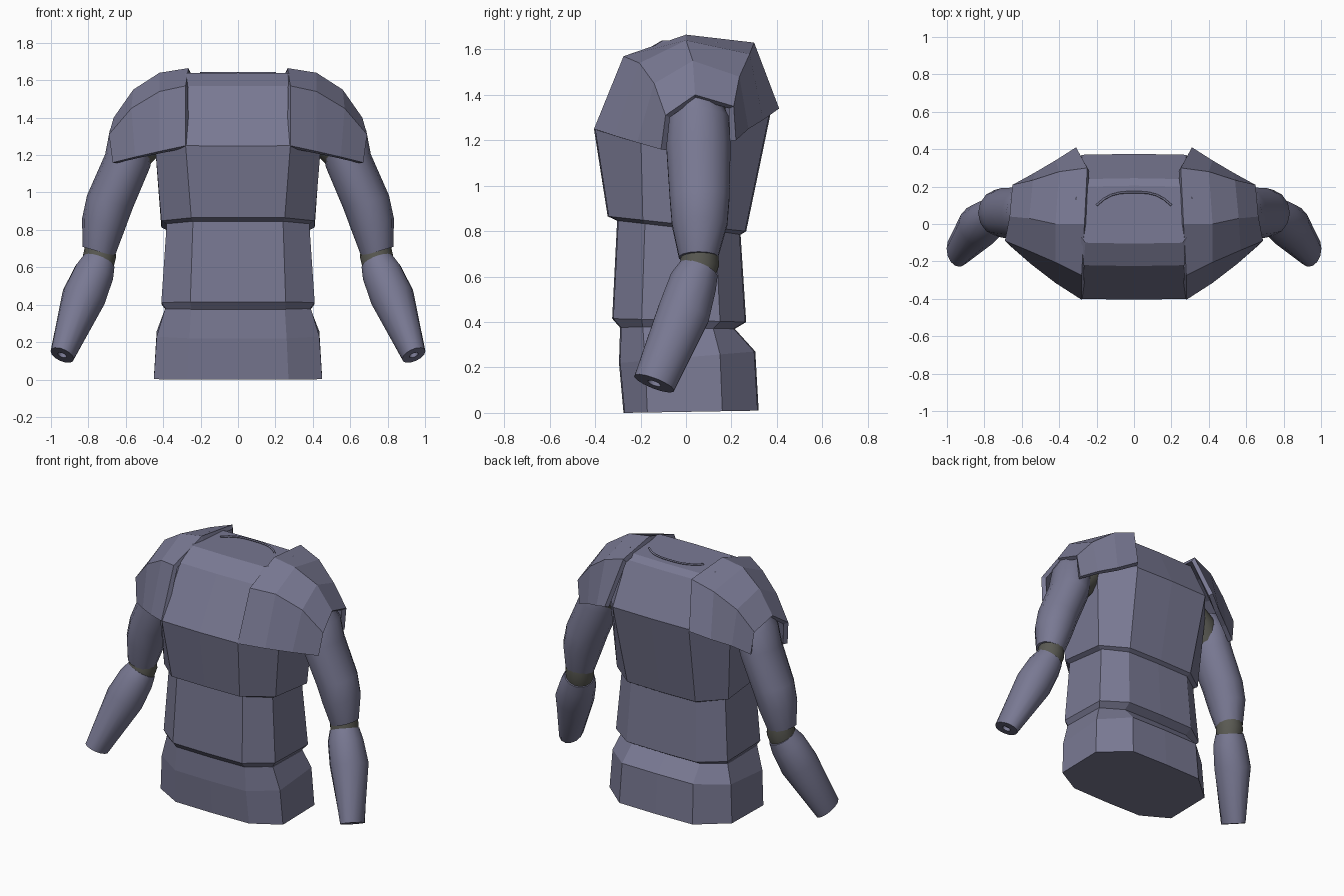
import bpy, bmesh, math
from mathutils import Vector

if "Cube" in bpy.data.objects:
    bpy.data.objects.remove(bpy.data.objects["Cube"])

def material(name, col):
    m = bpy.data.materials.new(name)
    m.diffuse_color = (*col, 1)
    m.use_nodes = True
    m.node_tree.nodes["Principled BSDF"].inputs["Base Color"].default_value = m.diffuse_color
    return m

PLATE = material("plate_blue_grey", (0.19, 0.19, 0.29))
UNDER = material("undersuit_grey", (0.10, 0.10, 0.085))

def make(name, verts, faces, mat, recalc=True, mirror=False, smooth=False):
    me = bpy.data.meshes.new(name)
    me.from_pydata(verts, [], faces)
    if recalc:
        bm = bmesh.new()
        bm.from_mesh(me)
        bmesh.ops.recalc_face_normals(bm, faces=bm.faces)
        bm.to_mesh(me)
        bm.free()
    ob = bpy.data.objects.new(name, me)
    bpy.context.collection.objects.link(ob)
    me.materials.append(mat)
    if smooth:
        bpy.ops.object.select_all(action='DESELECT')
        ob.select_set(True)
        bpy.context.view_layer.objects.active = ob
        bpy.ops.object.shade_smooth_by_angle(angle=math.radians(38))
    if mirror:
        ob.modifiers.new("mirror", 'MIRROR')
    return ob

def loft(rings):
    n = len(rings[0])
    verts = [v for r in rings for v in r]
    faces = [(k*n+i, k*n+(i+1) % n, (k+1)*n+(i+1) % n, (k+1)*n+i)
             for k in range(len(rings)-1) for i in range(n)]
    faces += [tuple(range(n)), tuple(range(len(verts)-n, len(verts)))]
    return verts, faces

def torso_ring(zf, zb, yf, yb, xf, xs, ysf, ysb):
    # ten-sided section, tilted from front height to back height
    half = [(xf, yf), (xs, ysf), (xs, ysb), (xf, yb)]
    pts = [(0, yf-0.005)] + half + [(0, yb+0.005)] + [(-x, y) for x, y in reversed(half)]
    return [(x, y, zf + (zb-zf)*(y-yf)/(yb-yf)) for x, y in pts]

def torso_part(name, sections):
    make(name, *loft([torso_ring(*s) for s in sections]), PLATE)

# Torso plates
torso_part("hip_plate", [
    (0, 0.01, -0.27, 0.315, 0.27, 0.45, -0.17, 0.16),
    (0.22, 0.27, -0.29, 0.30, 0.26, 0.435, -0.18, 0.15),
    (0.38, 0.37, -0.285, 0.21, 0.25, 0.39, -0.19, 0.12)])
torso_part("abdomen_plate", [
    (0.375, 0.37, -0.285, 0.21, 0.25, 0.385, -0.19, 0.12),
    (0.415, 0.40, -0.32, 0.26, 0.255, 0.41, -0.195, 0.15),
    (0.87, 0.79, -0.297, 0.235, 0.24, 0.38, -0.18, 0.13)])
torso_part("chest_plate", [
    (0.845, 0.785, -0.297, 0.235, 0.24, 0.38, -0.18, 0.12),
    (0.865, 0.80, -0.34, 0.26, 0.25, 0.41, -0.19, 0.14),
    (1.25, 1.33, -0.40, 0.37, 0.28, 0.445, -0.20, 0.17),
    (1.57, 1.60, -0.22, 0.24, 0.27, 0.37, -0.12, 0.15),
    (1.64, 1.63, -0.10, 0.20, 0.26, 0.31, -0.03, 0.14)])

# Shoulder guards: rows from front hem over the top to back hem
rows = [
    [(0.28, -0.405, 1.25), (0.42, -0.315, 1.22), (0.55, -0.215, 1.19), (0.67, -0.11, 1.16)],
    [(0.28, -0.275, 1.57), (0.42, -0.205, 1.54), (0.57, -0.14, 1.45), (0.69, -0.09, 1.31)],
    [(0.265, 0.0, 1.665), (0.42, 0.0, 1.64), (0.56, 0.03, 1.55), (0.665, 0.04, 1.40)],
    [(0.25, 0.30, 1.63), (0.40, 0.28, 1.58), (0.54, 0.235, 1.48), (0.65, 0.21, 1.35)],
    [(0.31, 0.41, 1.34), (0.42, 0.34, 1.29), (0.53, 0.275, 1.25), (0.63, 0.22, 1.20)]]
faces = [(r*4+c, r*4+c+1, r*4+c+5, r*4+c+4) for r in range(4) for c in range(3)]
guard = make("shoulder_guard", [v for r in rows for v in r], faces, PLATE, recalc=False)
sol = guard.modifiers.new("thickness", 'SOLIDIFY')
sol.thickness, sol.offset = 0.03, -1
guard.modifiers.new("mirror", 'MIRROR')

def limb(name, stations, mat, n=14):
    # round tube through (centre, width radius, depth radius), mirrored to both sides
    axis = (Vector(stations[-1][0]) - Vector(stations[0][0])).normalized()
    if stations[-1][0] == stations[-2][0]:
        axis = (Vector(stations[2][0]) - Vector(stations[0][0])).normalized()
    v = axis.cross(Vector((1, 0, 0))).normalized()
    u = v.cross(axis)
    rings = [[Vector(c) + u*a*math.cos(2*math.pi*i/n) + v*b*math.sin(2*math.pi*i/n)
              for i in range(n)] for c, a, b in stations]
    make(name, *loft(rings), mat, mirror=True, smooth=True)

# Arms
limb("upper_arm", [
    ((0.54, 0.05, 1.40), 0.09, 0.09),
    ((0.565, 0.055, 1.30), 0.125, 0.135),
    ((0.59, 0.055, 1.17), 0.125, 0.145),
    ((0.685, 0.06, 0.95), 0.127, 0.135),
    ((0.72, 0.06, 0.83), 0.118, 0.125),
    ((0.745, 0.055, 0.685), 0.09, 0.088)], PLATE)
limb("elbow_joint", [
    ((0.735, 0.065, 0.72), 0.08, 0.08),
    ((0.74, 0.06, 0.66), 0.088, 0.088),
    ((0.75, 0.045, 0.59), 0.08, 0.08)], UNDER)
limb("forearm", [
    ((0.745, 0.055, 0.63), 0.09, 0.09),
    ((0.77, 0.03, 0.57), 0.108, 0.108),
    ((0.825, -0.01, 0.44), 0.118, 0.118),
    ((0.94, -0.14, 0.13), 0.066, 0.095),
    ((0.94, -0.14, 0.13), 0.025, 0.03),
    ((0.935, -0.133, 0.15), 0.025, 0.03)], PLATE)
limb("armpit_sleeve", [
    ((0.40, 0.06, 1.38), 0.10, 0.11),
    ((0.48, 0.06, 1.30), 0.11, 0.12),
    ((0.56, 0.06, 1.20), 0.10, 0.10)], UNDER)

# Raised neck seam
cu = bpy.data.curves.new("neck_seam", 'CURVE')
cu.dimensions = '3D'
cu.bevel_depth, cu.bevel_resolution = 0.006, 1
sp = cu.splines.new('POLY')
arc = [(0.2 * t, 0.17 - 0.07 * abs(t)**3) for t in [i/5 for i in range(-5, 6)]]
sp.points.add(len(arc)-1)
for p, (x, y) in zip(sp.points, arc):
    p.co = (x, y, 1.64, 1)
seam = bpy.data.objects.new("neck_seam", cu)
bpy.context.collection.objects.link(seam)
cu.materials.append(PLATE)
